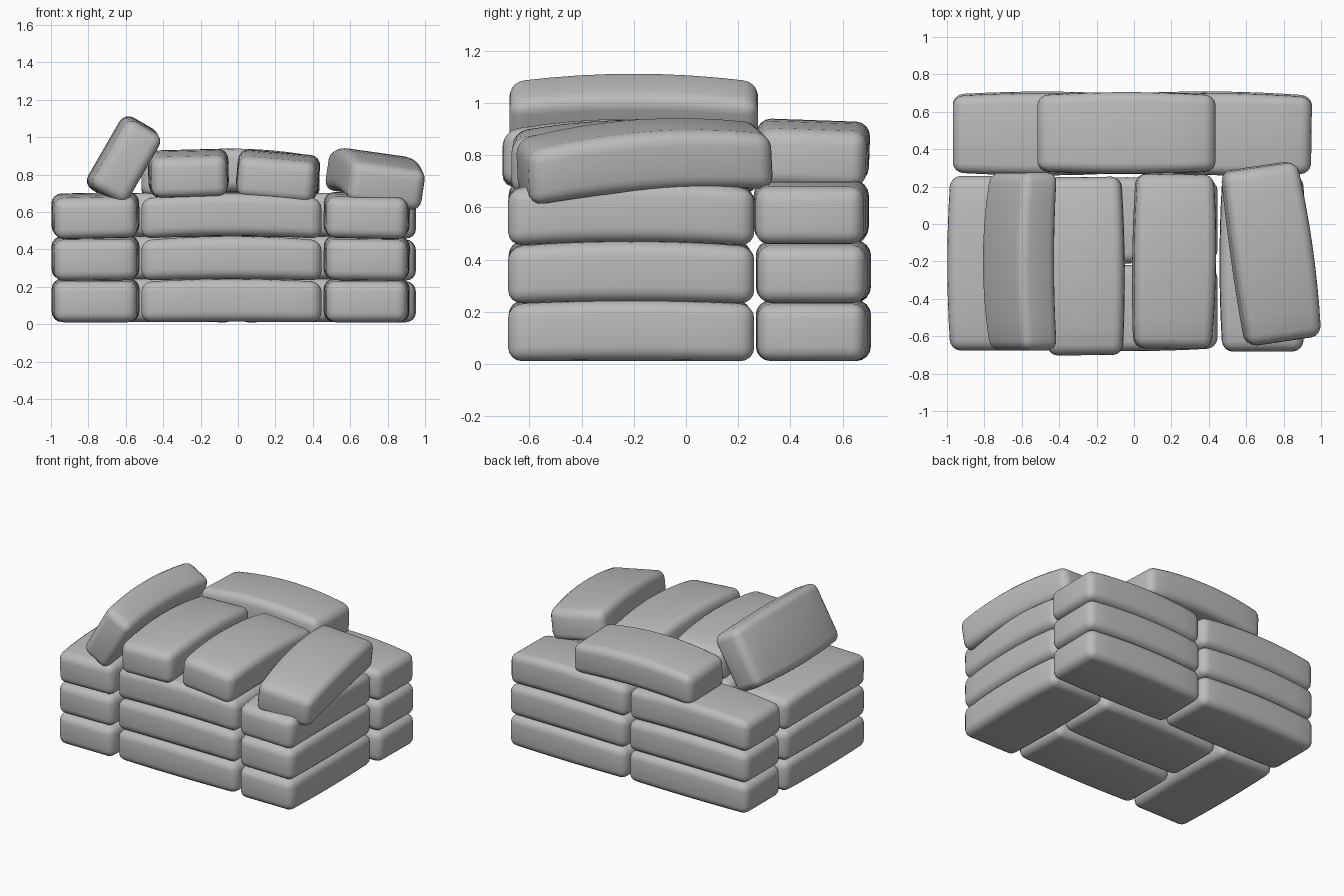
import bpy, bmesh
from math import radians
from mathutils import Euler, Matrix

old = bpy.data.objects.get("Cube")
if old:
    bpy.data.objects.remove(old, do_unlink=True)

# Single flat material
stone = bpy.data.materials.new("plain_grey")
stone.use_nodes = True
GREY = (0.5, 0.5, 0.5, 1)
stone.diffuse_color = GREY
stone.node_tree.nodes["Principled BSDF"].inputs["Base Color"].default_value = GREY


def brick(name, centre, along="x", rot=(0, 0, 0), size=(0.97, 0.46, 0.225), arch=0.015, crown=0.015):
    """Soft rounded brick, slightly bowed along its length and narrower at the ends."""
    length, width, height = size
    bm = bmesh.new()
    bmesh.ops.create_cube(bm, size=1)
    bmesh.ops.scale(bm, vec=size, verts=bm.verts)
    bmesh.ops.bevel(bm, geom=bm.edges[:], offset=0.055, segments=4, profile=0.5, affect="EDGES")
    long_edges = [e for e in bm.edges if abs(e.verts[0].co.x - e.verts[1].co.x) > length / 2]
    bmesh.ops.subdivide_edges(bm, edges=long_edges, cuts=7, use_grid_fill=True)
    for v in bm.verts:
        u = (2 * v.co.x / length) ** 2
        top = v.co.z / height + 0.5
        v.co.y *= 1 - 0.07 * u
        v.co.z += arch * (0.5 - u) + crown * top * (0.3 - u)
        v.co.x *= 1 - 0.015 * (2 * v.co.y / width) ** 2
    if along == "y":
        bmesh.ops.rotate(bm, matrix=Matrix.Rotation(radians(90), 3, "Z"), verts=bm.verts)
    mesh = bpy.data.meshes.new(name)
    bm.to_mesh(mesh)
    bm.free()
    mesh.materials.append(stone)
    mesh.shade_smooth()
    ob = bpy.data.objects.new(name, mesh)
    bpy.context.collection.objects.link(ob)
    ob.location = centre
    ob.rotation_euler = Euler([radians(a) for a in rot])
    return ob


# Three stacked courses: side bricks, two centre bricks and two back bricks
courses = [("lower", 0.125, 0.002), ("middle", 0.35, 0.008), ("upper", 0.577, 0.015)]
for i, (course, z, arch) in enumerate(courses):
    brick(f"{course}_right_side_brick", (-0.762, -0.21, z), "y", (0, -i * 0.6, 0), (0.94, 0.47, 0.228), arch)
    brick(f"{course}_left_side_brick", (0.688, -0.21, z), "y", (0, i * 0.6, 0), (0.95, 0.46, 0.228), arch)
    brick(f"{course}_front_centre_brick", (-0.035, -0.45, z), arch=arch)
    brick(f"{course}_inner_centre_brick", (-0.035, 0.02, z), arch=arch)
    back_y = 0.488 - 0.008 * (i == 2)
    brick(f"{course}_right_back_brick", (-0.49, back_y, z), size=(0.965, 0.44, 0.228), arch=arch)
    brick(f"{course}_left_back_brick", (0.475, back_y, z), rot=(0, 0, -0.8), size=(0.955, 0.44, 0.228), arch=arch)

# Loose top course
brick("top_back_brick", (-0.04, 0.485, 0.802), rot=(-2, 0, 0), size=(0.96, 0.435, 0.225), arch=0.03)
brick("top_leaning_brick", (-0.605, -0.2, 0.875), "y", (0, -60, 0), (0.96, 0.445, 0.225), 0.025)
brick("top_right_brick", (-0.265, -0.225, 0.802), "y", (0, -1.5, 0.5), (0.96, 0.43, 0.225), 0.03)
brick("top_centre_brick", (0.213, -0.2, 0.788), "y", (0, 5, -0.8), (0.94, 0.44, 0.225), 0.03)
brick("top_left_brick", (0.735, -0.16, 0.783), "y", (4, 8, 8.5), (0.95, 0.43, 0.225), 0.03)
